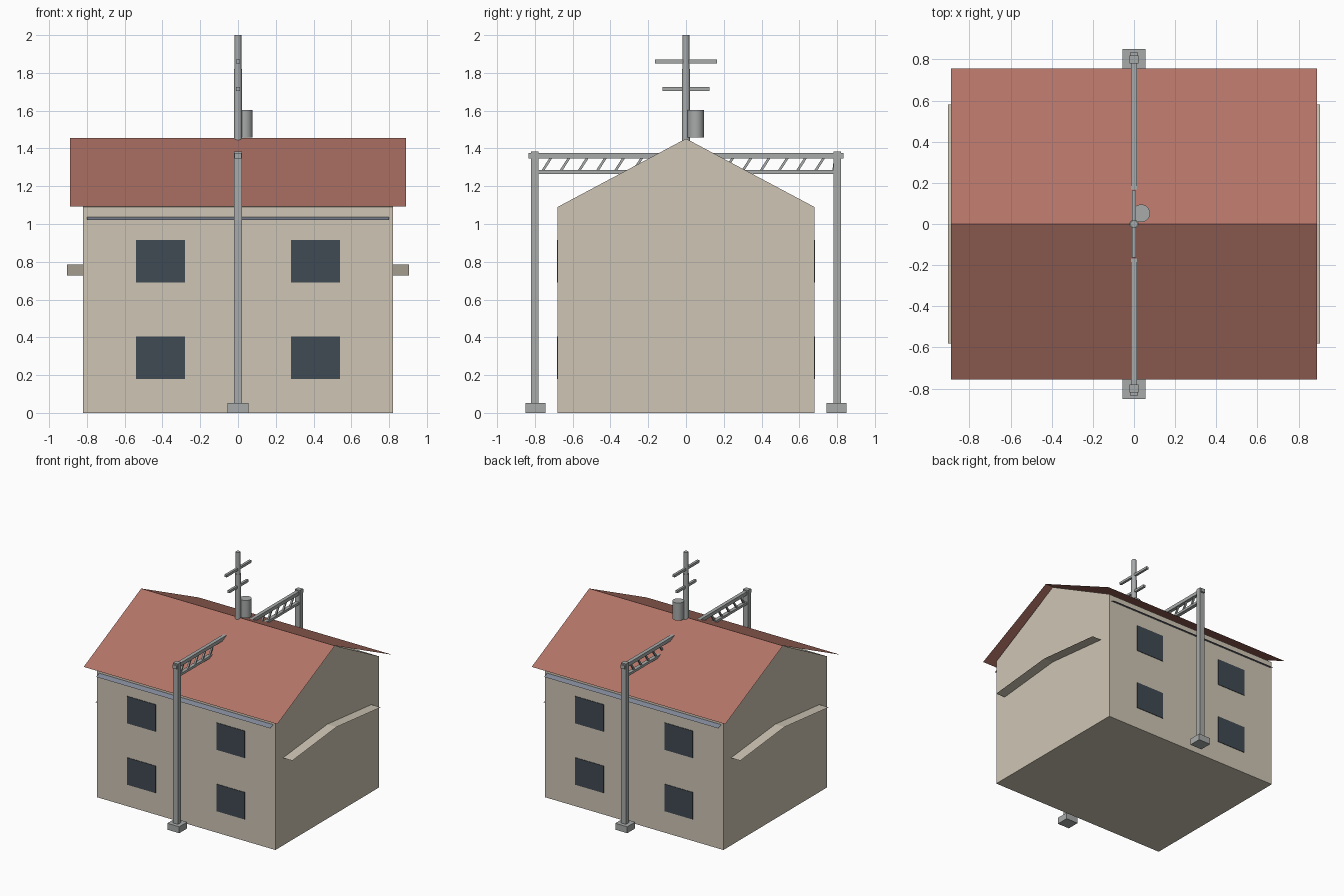
import bpy
import bmesh
from mathutils import Matrix, Vector

cube = bpy.data.objects.get("Cube")
if cube:
    bpy.data.objects.remove(cube, do_unlink=True)


def material(name, srgb):
    lin = [((c + 0.055) / 1.055) ** 2.4 for c in srgb]
    mat = bpy.data.materials.new(name)
    mat.use_nodes = True
    mat.diffuse_color = (*lin, 1)
    mat.node_tree.nodes["Principled BSDF"].inputs["Base Color"].default_value = (*lin, 1)
    return mat


WALL = material("beige plaster", (0.81, 0.775, 0.71))
ROOF = material("red roof", (0.70, 0.455, 0.405))
GLASS = material("dark glass", (0.25, 0.29, 0.325))
METAL = material("grey metal", (0.66, 0.67, 0.67))
GUTTER = material("blue grey gutter", (0.50, 0.53, 0.59))


def finish(name, bm, mat):
    mesh = bpy.data.meshes.new(name)
    bm.to_mesh(mesh)
    bm.free()
    mesh.materials.append(mat)
    obj = bpy.data.objects.new(name, mesh)
    bpy.context.collection.objects.link(obj)
    return obj


def box(name, x, y, z, mat):
    """Box from (low, high) ranges."""
    bm = bmesh.new()
    lows, highs = zip(*(sorted(r) for r in (x, y, z)))
    low, high = Vector(lows), Vector(highs)
    size = Matrix.Diagonal((*(high - low), 1))
    bmesh.ops.create_cube(bm, size=1, matrix=Matrix.Translation((low + high) / 2) @ size)
    return finish(name, bm, mat)


def sheet(name, x, profile, mat):
    """Thin folded sheet: a (y, z) profile swept along x."""
    bm = bmesh.new()
    rows = [[bm.verts.new((px, y, z)) for px in x] for y, z in profile]
    for a, b in zip(rows, rows[1:]):
        bm.faces.new((a[0], a[1], b[1], b[0]))
    return finish(name, bm, mat)


def cylinder(name, x, y, z, radius, mat):
    bm = bmesh.new()
    bmesh.ops.create_cone(bm, cap_ends=True, segments=24, radius1=radius, radius2=radius,
                          depth=z[1] - z[0],
                          matrix=Matrix.Translation((x, y, (z[0] + z[1]) / 2)))
    for f in bm.faces:
        f.smooth = len(f.verts) == 4
    for e in bm.edges:
        e.smooth = all(f.smooth for f in e.link_faces)
    return finish(name, bm, mat)


def strut(name, start, end, width, mat):
    """Square bar between two points."""
    a, b = Vector(start), Vector(end)
    turn = (b - a).to_track_quat("Z", "X").to_matrix().to_4x4()
    bm = bmesh.new()
    size = Matrix.Diagonal((width, width, (b - a).length, 1))
    bmesh.ops.create_cube(bm, size=1, matrix=Matrix.Translation((a + b) / 2) @ turn @ size)
    return finish(name, bm, mat)


# House body with gable ends
bm = bmesh.new()
outline = [(-0.68, 0), (0.68, 0), (0.68, 1.09), (0, 1.452), (-0.68, 1.09)]
gable = bm.faces.new([bm.verts.new((-0.82, y, z)) for y, z in outline])
moved = bmesh.ops.extrude_face_region(bm, geom=[gable])["geom"]
bmesh.ops.translate(bm, vec=(1.64, 0, 0),
                    verts=[v for v in moved if isinstance(v, bmesh.types.BMVert)])
bmesh.ops.recalc_face_normals(bm, faces=bm.faces)
finish("house_walls", bm, WALL)

# Overhanging roof sheet
sheet("roof", (-0.89, 0.89), [(-0.755, 1.093), (0, 1.456), (0.755, 1.093)], ROOF)

# Folded canopies on the gable walls
for side, x in (("left", (0.82, 0.905)), ("right", (-0.905, -0.82))):
    sheet(side + "_canopy", x, [(-0.58, 0.727), (0, 0.785), (0.58, 0.727)], WALL)

# Gutters under the eaves
sheet("front_gutter", (-0.80, 0.80), [(-0.72, 1.02), (-0.68, 1.036)], GUTTER)
sheet("back_gutter", (-0.80, 0.80), [(0.68, 1.036), (0.72, 1.02)], GUTTER)

for face, s in (("front", -1), ("back", 1)):
    # Windows
    for sx in (-1, 1):
        for floor, z in (("lower", (0.18, 0.405)), ("upper", (0.69, 0.915))):
            box(f"{face}_{floor}_window", (sx * 0.28, sx * 0.54),
                (s * 0.678, s * 0.684), z, GLASS)
    # Gantry posts and footings
    box(face + "_footing", (-0.055, 0.055), (s * 0.745, s * 0.85), (0, 0.053), METAL)
    box(face + "_post", (-0.022, 0.022), (s * 0.78, s * 0.82), (0.053, 1.385), METAL)
    # Post clamp
    box(face + "_clamp", (-0.018, 0.018), (s * 0.78, s * 0.835), (1.346, 1.375), METAL)

# Gantry truss
box("truss_top_chord", (-0.015, 0.015), (-0.80, 0.80), (1.346, 1.375), METAL)
box("truss_bottom_chord", (-0.015, 0.015), (-0.79, 0.79), (1.266, 1.286), METAL)
for i in range(17):
    y = -0.76 + i * 0.0963
    if abs(y) > 0.15:
        strut("truss_brace", (0, y, 1.28), (0, min(y + 0.045, 0.79), 1.35), 0.013, METAL)

# Roof mast, cross arms and tank
cylinder("mast_lower", 0, 0, (1.44, 1.82), 0.022, METAL)
cylinder("mast_upper", 0, 0, (1.82, 2.0), 0.018, METAL)
for half, z in ((0.163, 1.86), (0.125, 1.714)):
    box("mast_cross_arm", (-0.01, 0.01), (-half, half), (z - 0.01, z + 0.01), METAL)
cylinder("roof_tank", 0.035, 0.052, (1.457, 1.603), 0.043, METAL)
